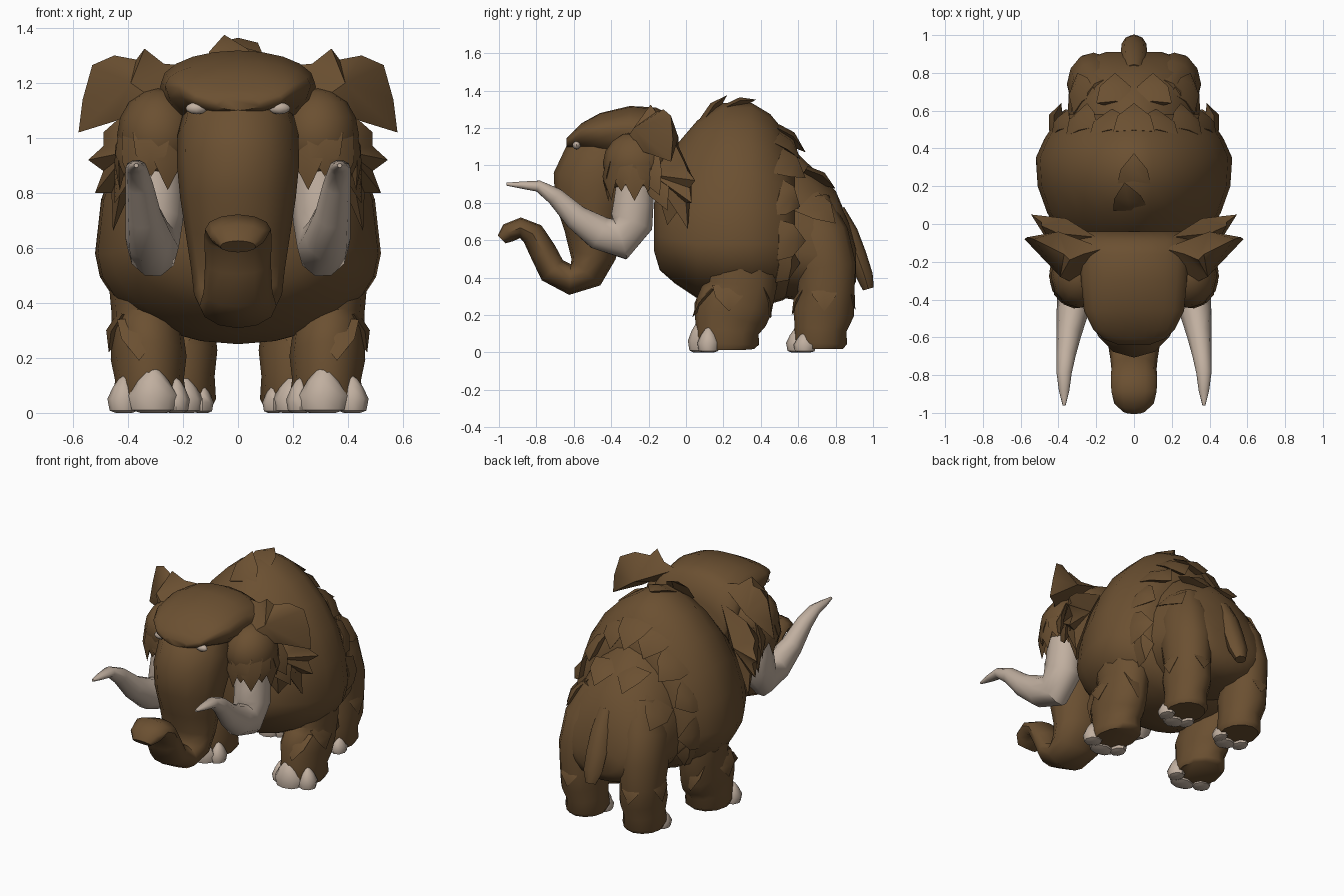
import bpy, bmesh, math, random
from mathutils import Vector as V

if "Cube" in bpy.data.objects:
    bpy.data.objects.remove(bpy.data.objects["Cube"])

random.seed(4)

def material(name, rgb):
    m = bpy.data.materials.new(name)
    m.diffuse_color = (*rgb, 1)
    m.use_nodes = True
    m.node_tree.nodes["Principled BSDF"].inputs["Base Color"].default_value = m.diffuse_color
    return m

FUR = material("brown fur", (0.147, 0.08, 0.031))
IVORY = material("ivory", (0.53, 0.43, 0.35))

def finish(name, bm, mat):
    bmesh.ops.recalc_face_normals(bm, faces=bm.faces)
    me = bpy.data.meshes.new(name)
    bm.to_mesh(me)
    bm.free()
    me.materials.append(mat)
    ob = bpy.data.objects.new(name, me)
    bpy.context.collection.objects.link(ob)
    return ob

def skin(name, loops, mat):
    """Bridge equal-length point loops and cap both ends."""
    bm = bmesh.new()
    rows = [[bm.verts.new(p) for p in loop] for loop in loops]
    n = len(rows[0])
    for a, b in zip(rows, rows[1:]):
        for i in range(n):
            bm.faces.new((a[i], a[(i + 1) % n], b[(i + 1) % n], b[i]))
    bm.faces.new(rows[0])
    bm.faces.new(rows[-1])
    return finish(name, bm, mat)

def barrel(name, rings, mat, n=20, upper=1.0, lower=1.0):
    """Egg-shaped sections across y: (y, low z, widest z, high z, half width)."""
    loops = []
    for y, lo, mid, hi, rx in rings:
        loop = []
        for i in range(n):
            t = 2 * math.pi * i / n
            c, s = math.cos(t), math.sin(t)
            c = math.copysign(abs(c) ** (upper if s > 0 else lower), c)
            loop.append(V((rx * c, y, mid + s * ((hi - mid) if s > 0 else (mid - lo)))))
        loops.append(loop)
    return skin(name, loops, mat)

def tube(name, rings, mat, n=10):
    """Sweep ellipses along a path: (x, y, z, half width in x, half depth)."""
    pts = [V(r[:3]) for r in rings]
    loops = []
    for i, r in enumerate(rings):
        tan = (pts[min(i + 1, len(pts) - 1)] - pts[max(i - 1, 0)]).normalized()
        up = tan.cross(V((1, 0, 0))).normalized()
        side = up.cross(tan)
        loops.append([pts[i] + side * r[3] * math.cos(a) + up * r[4] * math.sin(a)
                      for a in (2 * math.pi * k / n for k in range(n))])
    return skin(name, loops, mat)

def blob(name, loc, size, mat, seg=10, rings=7, point=0.0):
    """Ellipsoid whose top can be narrowed to a point; kept above the floor."""
    bm = bmesh.new()
    bmesh.ops.create_uvsphere(bm, u_segments=seg, v_segments=rings, radius=1)
    for v in bm.verts:
        k = 1 - point * max(0, v.co.z)
        v.co = V((v.co.x * size[0] * k, v.co.y * size[1] * k, v.co.z * size[2])) + V(loc)
        v.co.z = max(v.co.z, 0.0)
    return finish(name, bm, mat)

def blade(name, s, outline, centres):
    """Lens-shaped flap: a ragged rim closed by one fan on each face."""
    bm = bmesh.new()
    rim = [bm.verts.new((s * x, y, z)) for x, y, z in outline]
    for x, y, z in centres:
        m = bm.verts.new((s * x, y, z))
        for i in range(len(rim)):
            bm.faces.new((rim[i], rim[(i + 1) % len(rim)], m))
    return finish(name, bm, FUR)

def tufts(name, locks):
    """Flattened pointed locks: (root, tip, outward normal, half width)."""
    bm = bmesh.new()
    for root, tip, out, w in locks:
        root, tip, out = V(root), V(tip), V(out).normalized()
        side = (tip - root).cross(out).normalized() * w
        mid = root.lerp(tip, 0.5) + out * w * 0.2
        lo = [bm.verts.new(p) for p in (root + side, root + out * w * .2, root - side, root - out * w * .5)]
        hi = [bm.verts.new(p) for p in (mid + side * .8, mid + out * w * .2, mid - side * .8, mid - out * w * .5)]
        t = bm.verts.new(tip)
        for i in range(4):
            j = (i + 1) % 4
            bm.faces.new((lo[i], lo[j], hi[j], hi[i]))
            bm.faces.new((hi[i], hi[j], t))
        bm.faces.new(lo)
    return finish(name, bm, FUR)

# Shaggy front body and narrower rump
barrel("body", [(-.17, .54, .64, .8, .13), (-.14, .44, .62, .95, .3), (-.06, .37, .6, 1.1, .39),
                (.06, .29, .58, 1.24, .46), (.2, .25, .58, 1.335, .51), (.35, .25, .58, 1.335, .52),
                (.45, .26, .58, 1.275, .475), (.52, .28, .58, 1.19, .43), (.58, .33, .6, 1.06, .37)], FUR, 24, 1.25)
barrel("rump", [(.45, .3, .56, 1.1, .36), (.6, .28, .54, 1.06, .35), (.7, .28, .52, .965, .345),
                (.8, .29, .5, .865, .325), (.87, .32, .49, .7, .265), (.91, .38, .47, .56, .15)], FUR, 20, 1.15)

# Ragged fur edge of the front body, hump crest and rump locks
locks = []
for i in range(11):
    a = math.radians(-20 + i * 22)
    c, s = math.cos(a), math.sin(a)
    r = lambda w, h, y: (w * math.copysign(abs(c) ** 1.2, c), y, .58 + s * (h if s > 0 else .3))
    locks.append((r(.43, .62, .49), r(.385, .49, .61 + .03 * (i % 2)), (c, .35, s), .11))
locks += [((0, .2, 1.305), (0, .375, 1.352), (0, 0, 1), .09), ((-.02, .08, 1.23), (-.05, .22, 1.375), (0, -.6, 1), .09)]
for s in (1, -1):
    locks += [((s * .1, .64, .98), (s * .1, .8, .875), (0, .6, 1), .1),
              ((s * .26, .64, .81), (s * .3, .8, .69), (s, .6, .5), .1)]
tufts("body_fur", locks)

# Tail
tube("tail", [(0, .81, .76, .05, .04), (0, .87, .64, .065, .05), (0, .915, .52, .07, .05),
              (0, .955, .41, .065, .045), (0, .975, .34, .035, .03)], FUR, 8)

# Head: domed cap with heavy V-shaped brow
barrel("head_cap", [(-.64, 1.1, 1.125, 1.145, .08), (-.61, 1.085, 1.145, 1.175, .16), (-.56, 1.07, 1.18, 1.225, .215),
                    (-.46, 1.04, 1.19, 1.28, .265), (-.3, .98, 1.2, 1.318, .28), (-.16, .85, 1.15, 1.31, .29),
                    (-.09, .75, 1.1, 1.275, .3), (-.04, .8, 1.0, 1.15, .25)], FUR, 20, 1.0, 1.2)
# Trunk, curling forward and up at the tip
tube("trunk", [(0, -.39, 1.09, .2, .17), (0, -.435, 1.01, .22, .225), (0, -.475, .9, .222, .24),
               (0, -.495, .78, .21, .205), (0, -.495, .65, .19, .155), (0, -.5, .52, .17, .125),
               (0, -.535, .43, .16, .105), (0, -.62, .39, .14, .082), (0, -.715, .44, .125, .078),
               (0, -.765, .54, .12, .072), (0, -.82, .635, .122, .065), (0, -.885, .667, .12, .055),
               (0, -.95, .64, .105, .052), (0, -.985, .605, .065, .03)], FUR, 12)

for s, side in ((1, "left"), (-1, "right")):
    # Ear and the ragged ruff behind the cheek
    blade(side + "_ear", s,
          [(.16, -.13, 1.26), (.27, -.16, 1.27), (.34, -.19, 1.325), (.37, -.16, 1.285), (.45, -.12, 1.3),
           (.53, -.08, 1.265), (.565, -.07, 1.14), (.58, -.08, 1.02), (.45, -.19, 1.06), (.38, -.28, 1.09),
           (.22, -.36, 1.08)],
          ((.39, -.28, 1.2), (.4, -.04, 1.15)))
    blade(side + "_ruff", s,
          [(.2, -.07, 1.17), (.4, -.05, 1.1), (.49, -.01, 1.02), (.49, .01, .97), (.545, .05, .92),
           (.49, .02, .88), (.52, .03, .8), (.46, .0, .8), (.455, .01, .66), (.41, -.04, .76),
           (.36, -.1, .68), (.25, -.12, .8)],
          ((.4, -.18, .95), (.36, .03, .95)))

    # Cheek with hanging locks
    blob(side + "_cheek", (s * .29, -.27, 1.01), (.15, .175, .17), FUR, 12, 8)
    hang = []
    for i in range(9):
        a = math.radians(-110 + i * 27)
        c, d = math.cos(a), math.sin(a)
        hang.append(((s * (.3 + .115 * c), -.27 + .145 * d, 1.02),
                     (s * (.3 + .13 * c), -.27 + .155 * d, .81 + .05 * (i % 2)), (s * c, d, 0), .07))
    for y, z in ((-.1, .76), (-.05, .82), (-.14, .84)):
        hang.append(((s * .37, y - .07, z + .2), (s * .45, y, z), (s, -.6, .3), .08))
    tufts(side + "_cheek_fur", hang)

    # Eye under the brow
    blob(side + "_eye", (s * .15, -.585, 1.108), (.04, .022, .022), IVORY, 8, 6)

    # Tusk
    tube(side + "_tusk", [(s * .3, -.27, .95, .1, .1), (s * .3, -.28, .8, .105, .112), (s * .305, -.29, .7, .105, .122),
                          (s * .31, -.355, .605, .095, .118), (s * .325, -.465, .64, .085, .095),
                          (s * .345, -.59, .725, .065, .07), (s * .36, -.7, .835, .05, .05),
                          (s * .37, -.79, .89, .04, .032), (s * .37, -.88, .895, .028, .02),
                          (s * .37, -.96, .9, .008, .008)], IVORY, 10)

    # Front leg: rounded foot, hair flare at the ankle, merging into the shoulder
    tube(side + "_front_leg", [(s * .32, .215, .02, .12, .15), (s * .322, .215, .05, .135, .175),
                               (s * .322, .22, .12, .125, .17), (s * .325, .235, .2, .138, .2),
                               (s * .33, .27, .28, .132, .2), (s * .335, .3, .36, .125, .185),
                               (s * .325, .29, .5, .15, .21), (s * .3, .27, .7, .14, .19)], FUR, 12)
    # Rear leg and haunch
    tube(side + "_rear_leg", [(s * .205, .715, .02, .11, .125), (s * .205, .715, .05, .125, .145),
                              (s * .205, .72, .13, .12, .14), (s * .21, .735, .22, .135, .165),
                              (s * .215, .75, .32, .13, .15), (s * .215, .74, .45, .14, .17),
                              (s * .2, .7, .62, .14, .17), (s * .16, .64, .8, .1, .13)], FUR, 12)
    # Fetlock hair
    tufts(side + "_leg_fur", [
        ((s * .36, .14, .34), (s * .36, .035, .19), (0, -1, .3), .08),
        ((s * .42, .23, .36), (s * .47, .23, .22), (s, 0, .3), .09),
        ((s * .35, .41, .36), (s * .35, .455, .18), (0, 1, .3), .08),
        ((s * .22, .64, .36), (s * .22, .565, .2), (0, -1, .3), .07),
        ((s * .3, .74, .38), (s * .35, .74, .22), (s, 0, .3), .08),
        ((s * .22, .85, .36), (s * .22, .905, .23), (0, 1, .3), .07)])
    # Toenails with peaked tops
    for part, cx, cy, k in (("front", .32, .22, 1.0), ("rear", .205, .715, .8)):
        for tag, dx, dy, w, h in (("middle", -.01, -.15, .088, .105), ("outer", .095, -.1, .06, .085),
                                  ("inner", -.095, -.1, .05, .08)):
            blob(f"{side}_{part}_{tag}_toenail", (s * (cx + dx * k), cy + dy * k, h * k * .6),
                 (w * k, .06, h * k), IVORY, 8, 6, .45)

bpy.ops.object.select_all(action='DESELECT')
for ob in bpy.context.scene.objects:
    ob.select_set(True)
    bpy.context.view_layer.objects.active = ob
bpy.ops.object.shade_smooth_by_angle(angle=math.radians(50))
